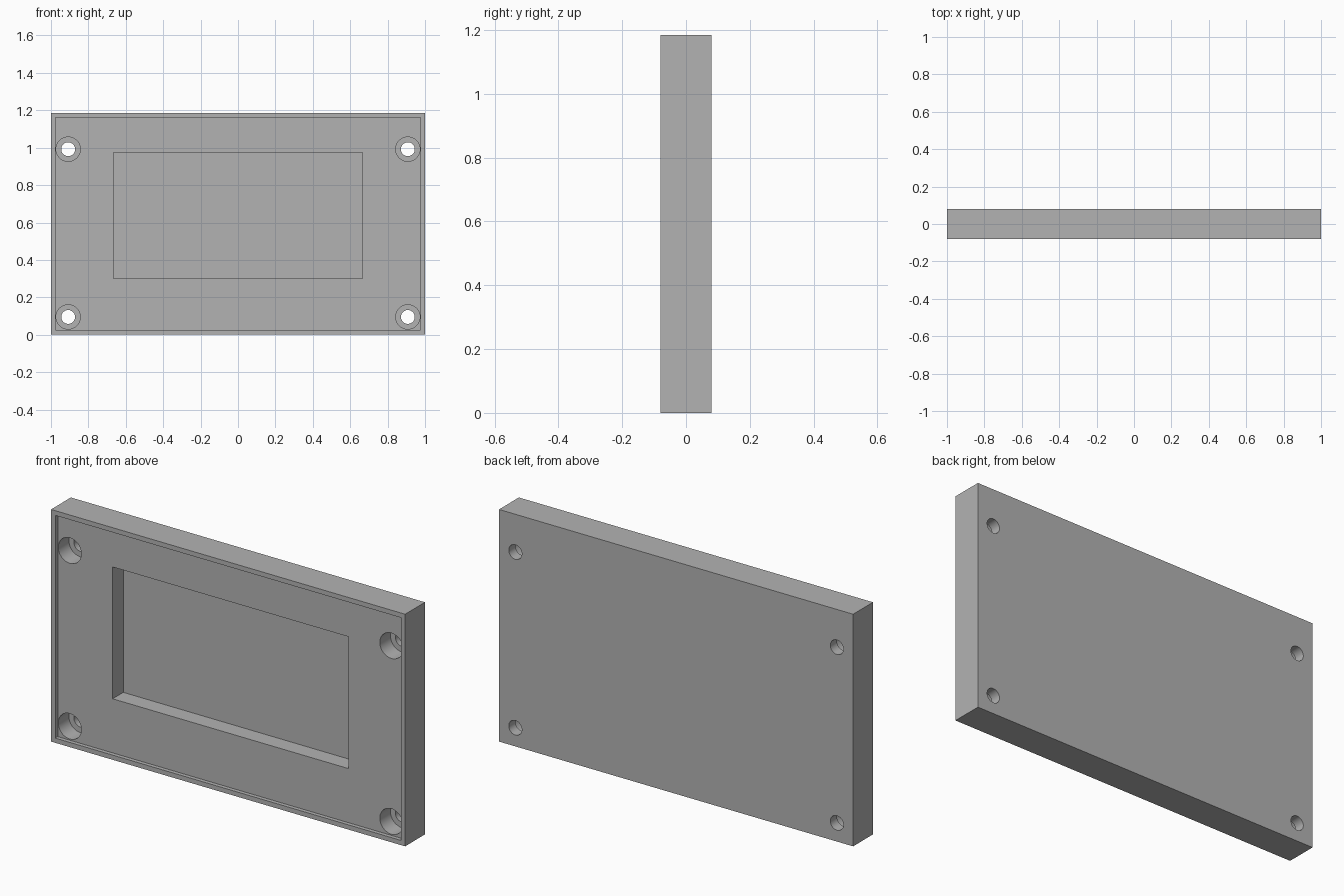
import bpy
import math

cube = bpy.data.objects.get("Cube")
if cube:
    bpy.data.objects.remove(cube, do_unlink=True)

WIDTH, DEPTH, HEIGHT = 2.0, 0.16, 1.185
FRONT = -DEPTH / 2
RIM = 0.024
FLOOR = FRONT + 0.02          # sunken front face behind the rim
POCKET = FLOOR + 0.086        # bottom of the pocket and counterbores
OUTSIDE = FRONT - 0.1         # where cutters start, clear of the body

grey = bpy.data.materials.new("plain grey")
grey.use_nodes = True
colour = (0.45, 0.45, 0.45, 1)
grey.diffuse_color = colour
grey.node_tree.nodes["Principled BSDF"].inputs["Base Color"].default_value = colour


def box(name, x, y0, y1, z0, z1):
    """Box symmetric in x, spanning y0..y1 and z0..z1."""
    bpy.ops.mesh.primitive_cube_add(size=1, location=(0, (y0 + y1) / 2, (z0 + z1) / 2))
    ob = bpy.context.object
    ob.name = name
    ob.scale = (2 * x, y1 - y0, z1 - z0)
    bpy.ops.object.transform_apply(location=True, rotation=True, scale=True)
    return ob


def rod(name, x, z, radius, y0, y1):
    """Cylinder along y."""
    bpy.ops.mesh.primitive_cylinder_add(
        vertices=48, radius=radius, depth=y1 - y0,
        location=(x, (y0 + y1) / 2, z), rotation=(math.pi / 2, 0, 0))
    ob = bpy.context.object
    ob.name = name
    return ob


# Solid body
plate = box("cover_plate", WIDTH / 2, FRONT, -FRONT, 0, HEIGHT)
plate.data.materials.append(grey)

# Shallow recess inside the rim, then the deep rectangular pocket
cutters = [
    box("rim_cutter", WIDTH / 2 - RIM, OUTSIDE, FLOOR, RIM, HEIGHT - RIM),
    box("pocket_cutter", 0.666, OUTSIDE, POCKET, 0.3, 0.973),
]

# Counterbored screw holes in the corners
for x in (-0.908, 0.908):
    for z in (0.095, 0.992):
        cutters.append(rod("counterbore_cutter", x, z, 0.065, OUTSIDE, POCKET))
        cutters.append(rod("screw_hole_cutter", x, z, 0.037, OUTSIDE, -OUTSIDE))

# Cut everything out of the plate, then discard the cutters
bpy.ops.object.select_all(action='DESELECT')
plate.select_set(True)
bpy.context.view_layer.objects.active = plate
for cutter in cutters:
    cutter.hide_render = True
    cut = plate.modifiers.new(cutter.name, 'BOOLEAN')
    cut.operation = 'DIFFERENCE'
    cut.solver = 'EXACT'
    cut.object = cutter
    bpy.ops.object.modifier_apply(modifier=cut.name)
    bpy.data.objects.remove(cutter, do_unlink=True)

bpy.ops.object.shade_smooth_by_angle(angle=math.radians(30))
